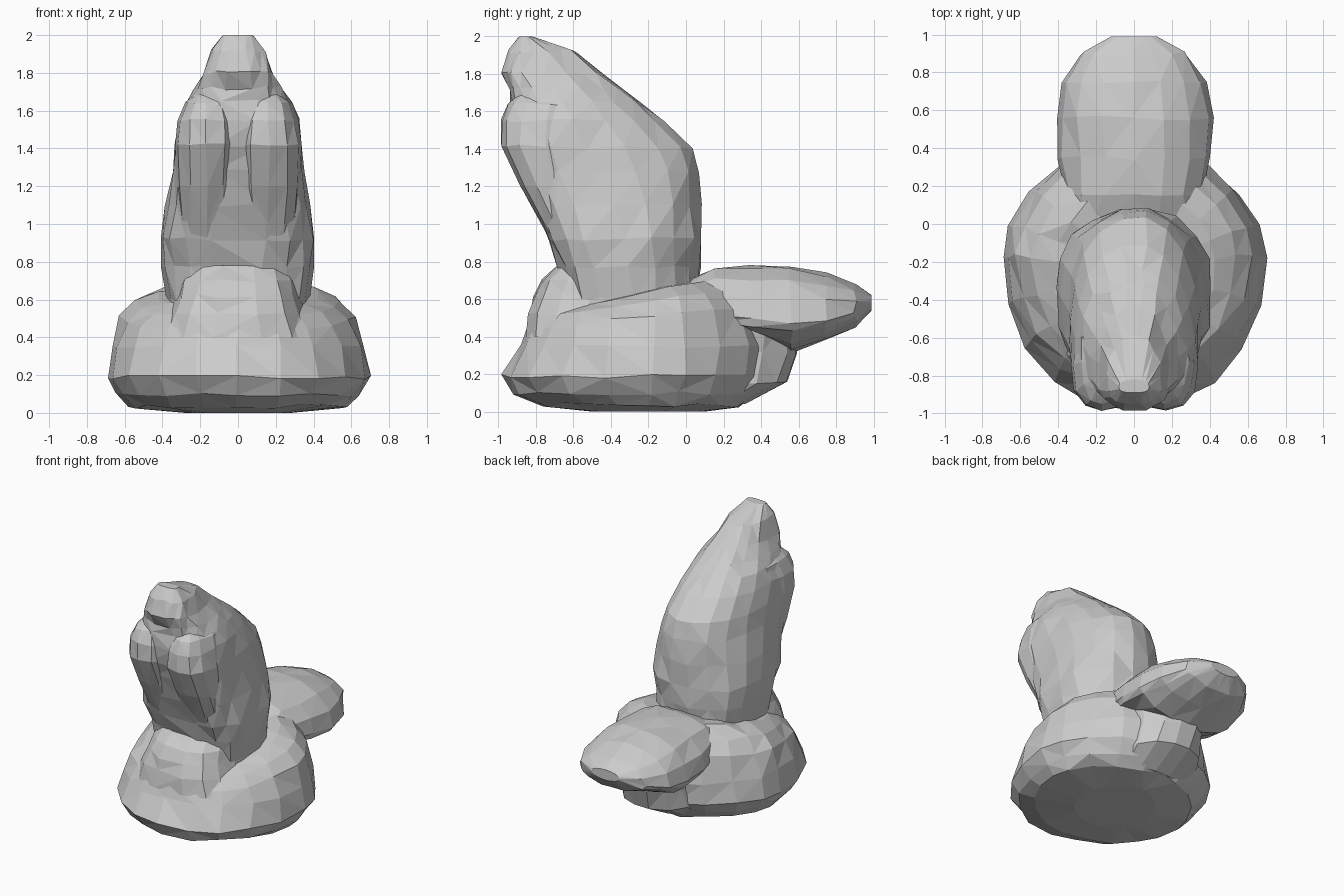
import bpy, bmesh, random
from math import cos, sin, pi
from mathutils import Vector

random.seed(4)


def power(v, e):
    return (1 if v >= 0 else -1) * abs(v) ** (2 / e)


def loft(name, rings, place, low_exp=2.0, high_exp=2.0, sides=18, cx=0.0, jitter=0.012):
    """Skin oval rings (pos, low, high, half_width[, widest]) into a closed faceted solid."""
    bm = bmesh.new()
    loops = []
    for i, ring in enumerate(rings):
        pos, low, high, half = ring[:4]
        mid = ring[4] if len(ring) > 4 else (low + high) / 2
        j = jitter if 0 < i < len(rings) - 1 else 0
        loop = []
        for k in range(sides):
            t = 2 * pi * k / sides
            e = high_exp if sin(t) > 0 else low_exp
            reach = (high - mid) if sin(t) > 0 else (mid - low)
            x = cx + half * power(cos(t), e)
            d = mid + reach * power(sin(t), e)
            p = Vector(place(x, d, pos))
            p += Vector([random.uniform(-j, j) for _ in range(3)])
            loop.append(bm.verts.new(p))
        loops.append(loop)
    for a, b in zip(loops, loops[1:]):
        for k in range(sides):
            n = (k + 1) % sides
            bm.faces.new((a[k], a[n], b[n], b[k]))
    bm.faces.new(loops[0])
    bm.faces.new(loops[-1])
    bmesh.ops.triangulate(bm, faces=[f for f in bm.faces if len(f.verts) == 4],
                          quad_method='SHORT_EDGE')
    bmesh.ops.recalc_face_normals(bm, faces=bm.faces)
    me = bpy.data.meshes.new(name)
    bm.to_mesh(me)
    bm.free()
    ob = bpy.data.objects.new(name, me)
    bpy.context.collection.objects.link(ob)
    return ob


def upright(x, d, pos):   # rings stacked along z, low = front
    return (x, d, pos)


def shouldered(x, d, pos):   # upright, but the upper rings rise towards the back
    return (x, d, pos + 0.65 * max(0, pos - 0.35) * (d + 0.22))


def lengthwise(x, d, pos):   # rings stacked along y, low = underside
    return (x, pos, d)


# Wide rounded base
loft("base", [
    (0.00, -0.50, 0.10, 0.28, -0.2), (0.035, -0.75, 0.30, 0.58, -0.2),
    (0.10, -0.93, 0.38, 0.645, -0.18), (0.19, -0.98, 0.44, 0.695, -0.17),
    (0.35, -0.89, 0.46, 0.67, -0.17), (0.50, -0.84, 0.41, 0.62, -0.17),
    (0.58, -0.79, 0.32, 0.54, -0.17), (0.635, -0.68, 0.20, 0.43, -0.2),
    (0.65, -0.5, 0.0, 0.2, -0.25)], shouldered, 2.1, 1.75, sides=20)

# Sloped collar on the chest between base and body
loft("collar", [
    (0.40, -0.86, -0.2, 0.42), (0.52, -0.845, -0.2, 0.36),
    (0.62, -0.82, -0.2, 0.32), (0.70, -0.77, -0.2, 0.30),
    (0.78, -0.69, -0.2, 0.27)], upright, 2.5, 2.0, sides=14)

# Leaning body that narrows into the head, flatter on the front
loft("body", [
    (0.46, -0.62, 0.05, 0.37), (0.60, -0.63, 0.06, 0.38), (0.77, -0.68, 0.075, 0.40),
    (0.92, -0.74, 0.085, 0.415), (1.10, -0.81, 0.085, 0.385, -0.38),
    (1.28, -0.88, 0.07, 0.355, -0.45), (1.41, -0.93, 0.035, 0.34, -0.52),
    (1.55, -0.94, -0.10, 0.315, -0.6), (1.65, -0.93, -0.23, 0.275, -0.65),
    (1.72, -0.94, -0.32, 0.23, -0.70), (1.80, -0.98, -0.44, 0.19, -0.75),
    (1.92, -0.945, -0.59, 0.145, -0.8), (2.00, -0.89, -0.82, 0.08)],
    upright, 3.2, 2.1, sides=18)

# Pair of broad raised lobes on the front, meeting in a groove below the head
for side, label in ((-1, "left"), (1, "right")):
    loft(label + "_front_lobe", [
        (0.80, -0.66, -0.40, 0.12), (1.00, -0.77, -0.45, 0.15),
        (1.20, -0.88, -0.50, 0.165), (1.42, -0.99, -0.50, 0.17),
        (1.55, -0.985, -0.50, 0.155), (1.64, -0.95, -0.50, 0.12),
        (1.69, -0.89, -0.58, 0.06)],
        upright, 2.4, 2.2, sides=12, cx=side * 0.165, jitter=0.008)

# Flat padded tail sticking out of the back, widest near its underside
loft("tail", [
    (0.00, 0.48, 0.70, 0.32), (0.15, 0.43, 0.775, 0.37, 0.52),
    (0.35, 0.39, 0.785, 0.405, 0.49), (0.56, 0.32, 0.775, 0.415, 0.48),
    (0.75, 0.385, 0.735, 0.375, 0.49), (0.90, 0.45, 0.675, 0.28, 0.53),
    (0.99, 0.54, 0.62, 0.12)], lengthwise, 1.9, 2.1, sides=16)

# Stem that carries the tail
loft("tail_stem", [
    (0.04, -0.10, 0.32, 0.28), (0.16, -0.10, 0.55, 0.30),
    (0.31, -0.10, 0.605, 0.29), (0.48, 0.00, 0.60, 0.30)],
    upright, 2.2, 2.0, sides=14)
